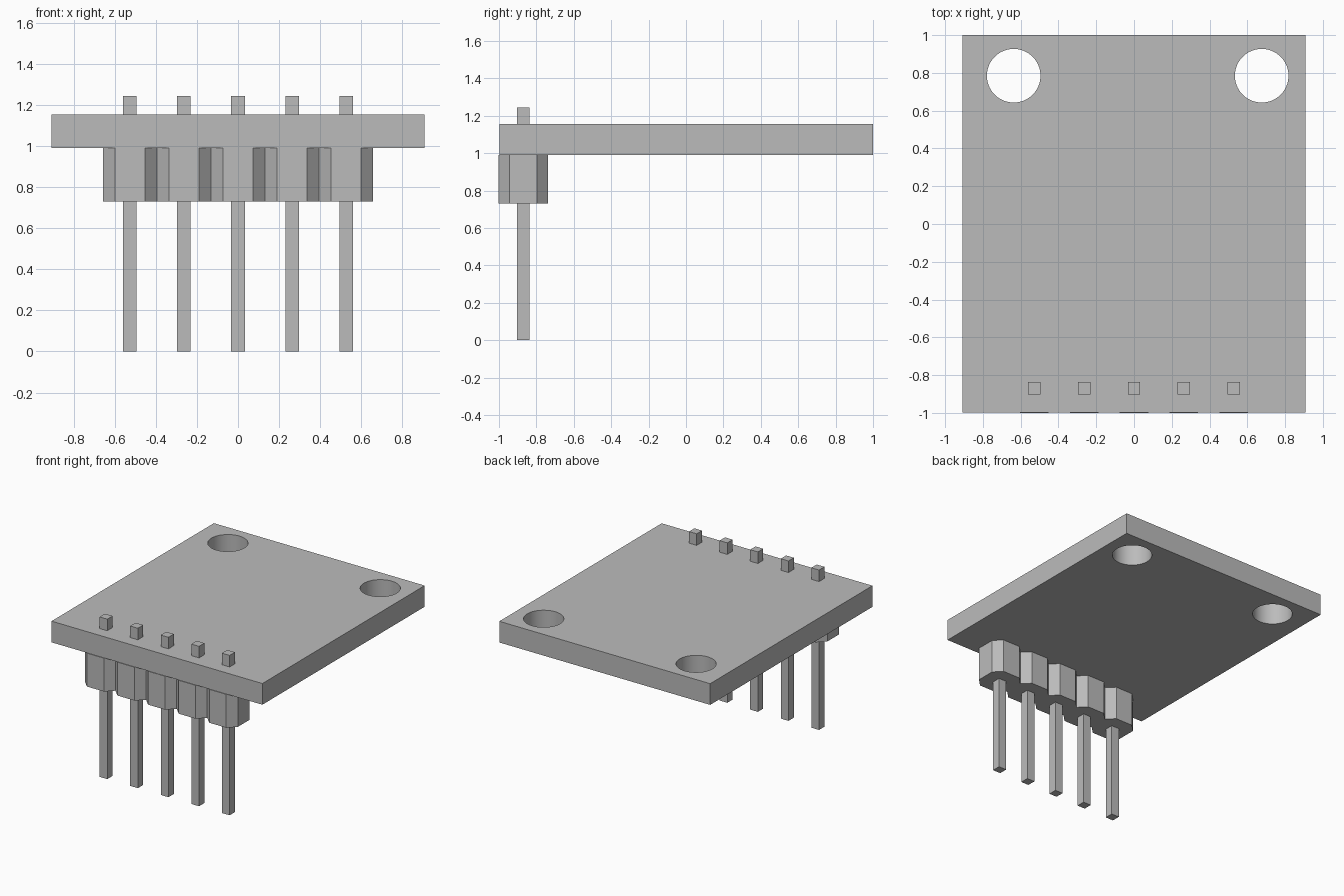
import bpy
import bmesh
import math

old = bpy.data.objects.get("Cube")
if old:
    bpy.data.objects.remove(old, do_unlink=True)

grey = bpy.data.materials.new("plain grey")
grey.use_nodes = True
colour = (0.5, 0.5, 0.5, 1)
grey.diffuse_color = colour
grey.node_tree.nodes["Principled BSDF"].inputs["Base Color"].default_value = colour

PITCH = 0.2635
ROW_Y = -0.87


def prism(name, outline, z0, z1):
    """Extrude a flat outline from z0 up to z1."""
    bm = bmesh.new()
    face = bm.faces.new([bm.verts.new((x, y, z0)) for x, y in outline])
    grown = bmesh.ops.extrude_face_region(bm, geom=[face])
    top = [v for v in grown["geom"] if isinstance(v, bmesh.types.BMVert)]
    bmesh.ops.translate(bm, verts=top, vec=(0, 0, z1 - z0))
    bmesh.ops.recalc_face_normals(bm, faces=bm.faces)
    mesh = bpy.data.meshes.new(name)
    bm.to_mesh(mesh)
    bm.free()
    mesh.materials.append(grey)
    obj = bpy.data.objects.new(name, mesh)
    bpy.context.collection.objects.link(obj)
    return obj


def block(name, x0, x1, y0, y1, z0, z1):
    return prism(name, [(x0, y0), (x1, y0), (x1, y1), (x0, y1)], z0, z1)


# Circuit board with two mounting holes
board = block("board", -0.908, 0.908, -0.997, 1, 0.99, 1.155)
for side, x in (("right", -0.637), ("left", 0.676)):
    ring = [math.tau * i / 64 for i in range(64)]
    cutter = prism(side + "_hole_cutter",
                   [(x + 0.142 * math.cos(a), 0.785 + 0.142 * math.sin(a)) for a in ring],
                   0.9, 1.3)
    cutter.hide_render = True
    cutter.hide_set(True)
    cutter.display_type = 'WIRE'
    cut = board.modifiers.new(side + "_hole", 'BOOLEAN')
    cut.operation = 'DIFFERENCE'
    cut.solver = 'EXACT'
    cut.object = cutter

# Apply the holes, remove the cutters, smooth the hole walls
bpy.context.view_layer.update()
drilled = bpy.data.meshes.new_from_object(
    board.evaluated_get(bpy.context.evaluated_depsgraph_get()))
cutters = [m.object for m in board.modifiers]
board.modifiers.clear()
board.data = drilled
for cutter in cutters:
    bpy.data.objects.remove(cutter, do_unlink=True)
bpy.ops.object.select_all(action='DESELECT')
board.select_set(True)
bpy.context.view_layer.objects.active = board
bpy.ops.object.shade_smooth_by_angle(angle=math.radians(30))

# Header row: chamfered eight-sided housings, each with a square pin
wide, flat = PITCH / 2, 0.073
corners = [(-flat, -wide), (flat, -wide), (wide, -flat), (wide, flat),
           (flat, wide), (-flat, wide), (-wide, flat), (-wide, -flat)]
for i in range(5):
    cx = (i - 2) * PITCH
    prism(f"pin_housing_{i + 1}", [(cx + x, ROW_Y + y) for x, y in corners], 0.73, 0.99)
    block(f"pin_{i + 1}", cx - 0.033, cx + 0.033, ROW_Y - 0.033, ROW_Y + 0.033, 0, 1.245)
